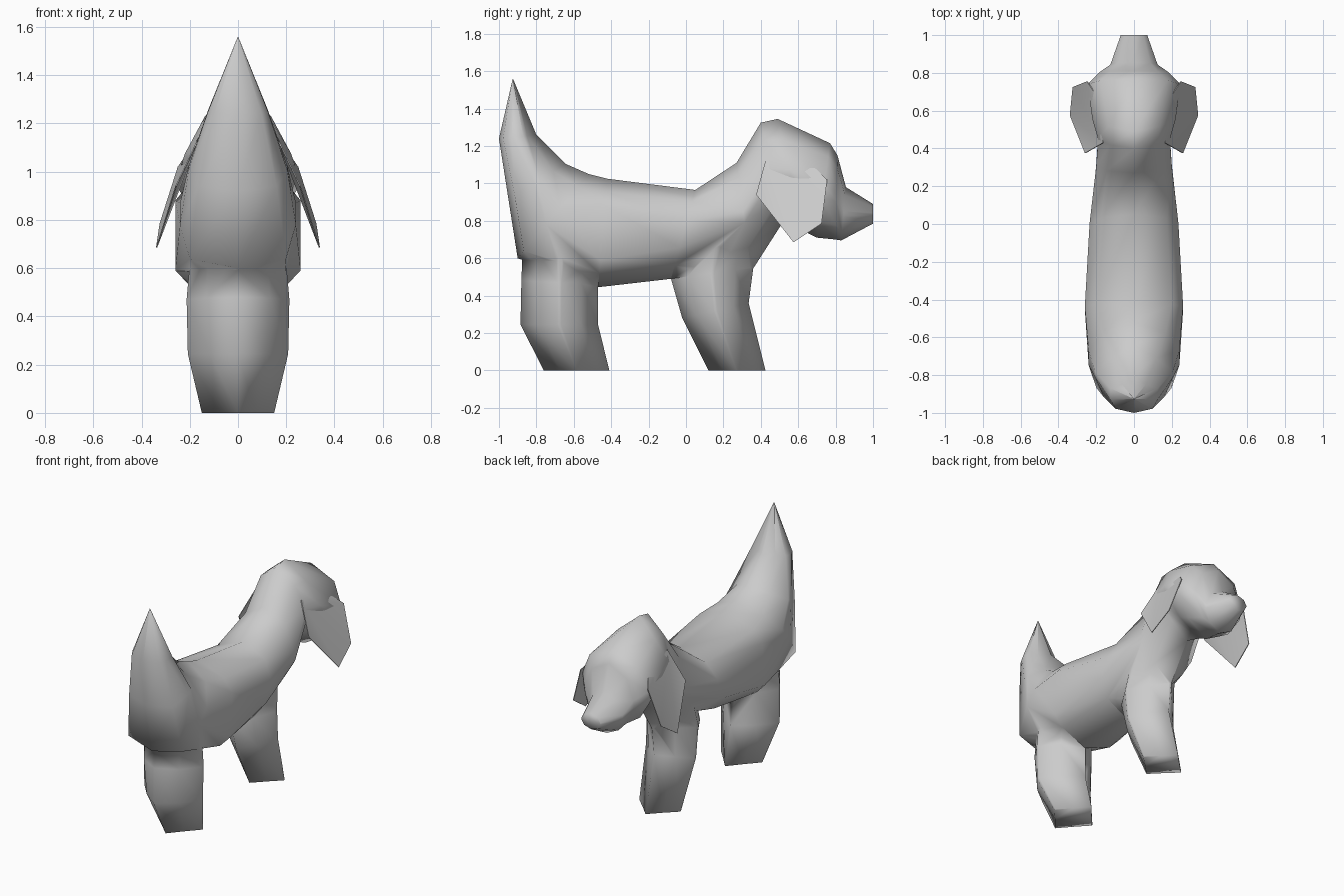
import bpy, bmesh, math
from mathutils import Vector

default = bpy.data.objects.get("Cube")
if default:
    bpy.data.objects.remove(default)

grey = bpy.data.materials.new("plain grey")
grey.use_nodes = True
colour = (0.6, 0.6, 0.6, 1)
grey.diffuse_color = colour
grey.node_tree.nodes["Principled BSDF"].inputs["Base Color"].default_value = colour


def finish(bm, name):
    bmesh.ops.recalc_face_normals(bm, faces=bm.faces)
    mesh = bpy.data.meshes.new(name)
    bm.to_mesh(mesh)
    bm.free()
    obj = bpy.data.objects.new(name, mesh)
    bpy.context.collection.objects.link(obj)
    mesh.materials.append(grey)
    return obj


def smooth(obj, angle):
    bpy.ops.object.select_all(action="DESELECT")
    obj.select_set(True)
    bpy.context.view_layer.objects.active = obj
    bpy.ops.object.shade_smooth_by_angle(angle=math.radians(angle))


def loft(name, sections):
    """Skin ten-sided rings: two end points in the middle plane, half width,
    fullness of the corners near each end, and height of the flat flank."""
    bm = bmesh.new()
    rings = []
    for y1, z1, y2, z2, width, full1, full2, flank in sections:
        a, b = Vector((0, y1, z1)), Vector((0, y2, z2))
        mid, half = (a + b) / 2, (a - b) / 2
        right = [(0, 1), (full1, full1), (1, flank), (1, -flank), (full2, -full2), (0, -1)]
        outline = right + [(-s, c) for s, c in right[-2:0:-1]]
        rings.append([bm.verts.new(mid + half * c + Vector((width * s, 0, 0)))
                      for s, c in outline])
    for r0, r1 in zip(rings, rings[1:]):
        for i in range(10):
            j = (i + 1) % 10
            bm.faces.new((r0[i], r0[j], r1[j], r1[i]))
    bm.faces.new(rings[0])
    bm.faces.new(rings[-1])
    return finish(bm, name)


# Tail, trunk, neck, head and snout in one skin
body = loft("body", [
    (-0.925, 1.56, -0.927, 1.558, 0.001, 0.7, 0.7, 0.1),
    (-0.80, 1.26, -1.00, 1.24, 0.125, 0.50, 0.78, 0.3),
    (-0.645, 1.105, -0.95, 0.92, 0.205, 0.58, 0.78, 0.1),
    (-0.52, 1.05, -0.90, 0.60, 0.24, 0.70, 0.83, 0.2),
    (-0.42, 1.025, -0.47, 0.445, 0.26, 0.76, 0.74, 0.5),
    (0.05, 0.965, -0.08, 0.49, 0.235, 0.74, 0.70, 0.3),
    (0.27, 1.11, 0.35, 0.53, 0.20, 0.72, 0.56, 0.1),
    (0.40, 1.325, 0.51, 0.78, 0.19, 0.66, 0.54, 0.1),
    (0.49, 1.345, 0.63, 0.745, 0.22, 0.62, 0.62, 0.1),
    (0.77, 1.215, 0.70, 0.71, 0.245, 0.72, 0.66, 0.15),
    (0.81, 1.15, 0.80, 0.70, 0.18, 0.70, 0.66, 0.1),
    (0.855, 0.98, 0.83, 0.695, 0.125, 0.70, 0.70, 0.1),
    (1.00, 0.89, 1.00, 0.785, 0.07, 0.70, 0.70, 0.1),
])

# One broad central leg at each end, tapering to a diamond foot
legs = [
    loft("rear_leg", [
        (-0.87, 0.75, -0.47, 0.72, 0.19, 0.62, 0.58, 0.05),
        (-0.88, 0.48, -0.47, 0.46, 0.213, 0.62, 0.58, 0.05),
        (-0.885, 0.245, -0.47, 0.245, 0.208, 0.56, 0.56, 0.05),
        (-0.76, 0, -0.41, 0, 0.15, 0.5, 0.5, 0.03),
    ]),
    loft("front_leg", [
        (-0.02, 0.72, 0.38, 0.75, 0.16, 0.60, 0.56, 0.05),
        (-0.08, 0.49, 0.36, 0.55, 0.182, 0.60, 0.56, 0.05),
        (-0.02, 0.28, 0.335, 0.36, 0.178, 0.57, 0.55, 0.05),
        (0.12, 0, 0.425, 0, 0.15, 0.5, 0.5, 0.03),
    ]),
]

# Weld the legs to the trunk as one continuous skin
bpy.context.view_layer.objects.active = body
for leg in legs:
    union = body.modifiers.new("weld", "BOOLEAN")
    union.operation = "UNION"
    union.solver = "EXACT"
    union.object = leg
    bpy.ops.object.modifier_apply(modifier=union.name)
    bpy.data.objects.remove(leg)
smooth(body, 100)

# Flat hanging ears, mirrored, flush with the sides of the head
ear = [(0.165, 0.43, 1.14), (0.26, 0.375, 0.94), (0.34, 0.575, 0.685),
       (0.325, 0.725, 0.785), (0.25, 0.755, 1.02), (0.18, 0.65, 1.12)]
for name, sign in (("left_ear", 1), ("right_ear", -1)):
    bm = bmesh.new()
    outer = [bm.verts.new((sign * x, y, z)) for x, y, z in ear]
    inner = [bm.verts.new((sign * (x - 0.005), y, z)) for x, y, z in ear]
    for i in range(1, 5):
        bm.faces.new((outer[0], outer[i], outer[i + 1]))
        bm.faces.new((inner[0], inner[i + 1], inner[i]))
    for i in range(6):
        j = (i + 1) % 6
        bm.faces.new((outer[i], outer[j], inner[j], inner[i]))
    smooth(finish(bm, name), 40)
